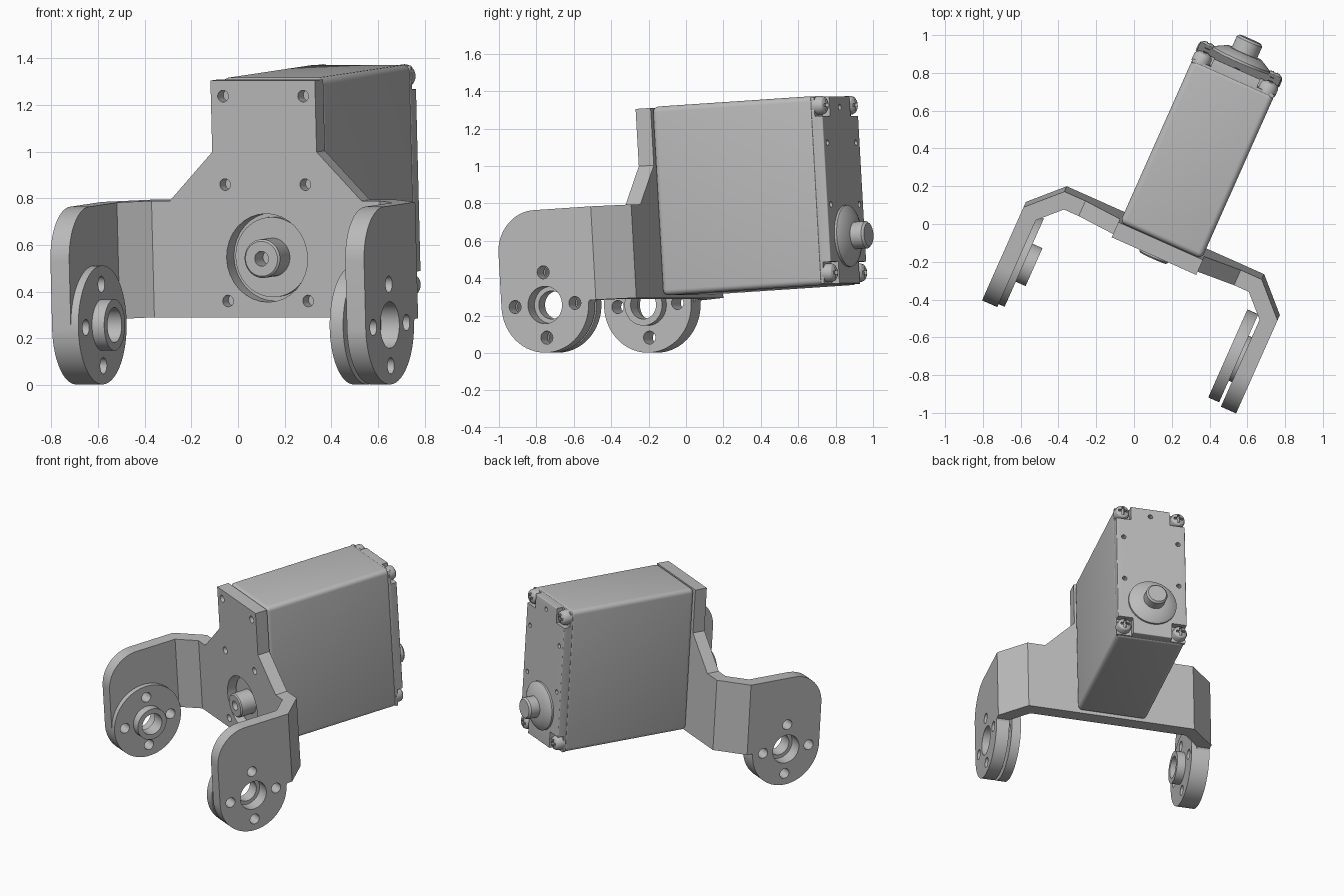
import bpy, bmesh, math
from mathutils import Matrix, Vector

if "Cube" in bpy.data.objects:
    bpy.data.objects.remove(bpy.data.objects["Cube"])

grey = bpy.data.materials.new("plain grey")
grey.use_nodes = True
grey.diffuse_color = (0.5, 0.5, 0.5, 1)
grey.node_tree.nodes["Principled BSDF"].inputs["Base Color"].default_value = (0.5, 0.5, 0.5, 1)

# Whole assembly is turned and pitched: local x = across, y = back, z = up
POSE = (Matrix.Translation((0.138, -0.097, 0))
        @ Matrix.Rotation(math.radians(-24), 4, 'Z')
        @ Matrix.Rotation(math.radians(3.5), 4, 'X'))
parts = []


def place(axis, p, q, h):
    """Point with plane coordinates p, q and height h along the axis."""
    return {'x': Vector((h, p, q)), 'y': Vector((p, h, q)), 'z': Vector((p, q, h))}[axis]


def finish(name, bm, part=True):
    bmesh.ops.recalc_face_normals(bm, faces=bm.faces)
    mesh = bpy.data.meshes.new(name)
    bm.to_mesh(mesh)
    bm.free()
    mesh.materials.append(grey)
    ob = bpy.data.objects.new(name, mesh)
    bpy.context.collection.objects.link(ob)
    if part:
        parts.append(ob)
    return ob


def prism(name, pts, axis, lo, hi, part=True):
    bm = bmesh.new()
    rings = [[bm.verts.new(place(axis, p, q, h)) for p, q in pts] for h in (lo, hi)]
    n = len(pts)
    for i in range(n):
        j = (i + 1) % n
        bm.faces.new((rings[0][i], rings[0][j], rings[1][j], rings[1][i]))
    for ring in rings:
        bm.faces.new(ring)
    return finish(name, bm, part)


def turned(name, profile, axis, centre, part=True, sides=48):
    """Solid of revolution from (position, radius) pairs along the axis."""
    bm = bmesh.new()
    rings = []
    for h, r in profile:
        rings.append([bm.verts.new(place(axis, centre[0] + r * math.cos(k * math.tau / sides),
                                         centre[1] + r * math.sin(k * math.tau / sides), h))
                      for k in range(sides)])
    for lower, upper in zip(rings, rings[1:]):
        for i in range(sides):
            j = (i + 1) % sides
            bm.faces.new((lower[i], lower[j], upper[j], upper[i]))
    bm.faces.new(rings[0])
    bm.faces.new(rings[-1])
    return finish(name, bm, part)


def hole(axis, centre, r, lo, hi):
    return turned("cutter", [(lo, r), (hi, r)], axis, centre, False, 32)


def rect(w0, w1, h0, h1):
    return [(w0, h0), (w1, h0), (w1, h1), (w0, h1)]


def arc(cx, cy, r, start, end, n=24):
    angles = [math.radians(start + (end - start) * i / n) for i in range(n + 1)]
    return [(cx + r * math.cos(t), cy + r * math.sin(t)) for t in angles]


def apply_mods(ob):
    bpy.context.view_layer.update()
    evaluated = ob.evaluated_get(bpy.context.evaluated_depsgraph_get())
    mesh = bpy.data.meshes.new_from_object(evaluated)
    ob.modifiers.clear()
    ob.data = mesh


def cut(ob, cutters):
    for c in cutters:
        mod = ob.modifiers.new("cut", 'BOOLEAN')
        mod.operation, mod.solver, mod.object = 'DIFFERENCE', 'EXACT', c
    apply_mods(ob)
    for c in cutters:
        bpy.data.objects.remove(c)


def bevel(ob, width):
    mod = ob.modifiers.new("round", 'BEVEL')
    mod.width, mod.segments = width, 5
    apply_mods(ob)


T = 0.088            # sheet thickness
LOW, HIGH = 0.29, 0.79   # bracket bottom and top
SHAFT = 0.545        # shaft height
FOLD, ARM = 0.572, 0.736  # outer fold positions
MITRE = T * math.tan(math.pi / 8)

# Bracket front plate with screw holes and shaft recess
half = [(FOLD - MITRE, LOW), (FOLD - MITRE, HIGH), (0.45, HIGH), (0.245, 1.0), (0.245, 1.307)]
plate = prism("bracket_plate", half + [(-x, z) for x, z in reversed(half)], 'y', 0, T)
cutters = [hole('y', (s * 0.188, z), 0.025, -0.1, 0.06) for s in (-1, 1) for z in (1.24, 0.86, 0.36)]
cut(plate, cutters + [hole('y', (0, SHAFT), 0.19, -0.1, 0.078)])

# Output disc and shaft in the recess
turned("output_disc", [(0.08, 0.172), (0.055, 0.172)], 'y', (0, SHAFT))
shaft = turned("output_shaft", [(0.08, 0.083), (-0.05, 0.083), (-0.058, 0.075)], 'y', (0, SHAFT))
cut(shaft, [hole('y', (0, SHAFT), 0.032, -0.1, 0.03)])

# Folded wings, arms and hubs on both sides
HUB = (-0.375, 0.28)
RADIUS = 0.255
second = T - (ARM - FOLD)
arm_end = second - MITRE


def hub_holes(lo, hi, bore):
    spots = [(HUB[0] + 0.175 * math.cos(k * math.pi / 2), HUB[1] + 0.175 * math.sin(k * math.pi / 2))
             for k in range(4)]
    return [hole('x', p, 0.035, lo, hi) for p in spots] + [hole('x', HUB, bore, lo, hi)]


for s, side in ((1, "left"), (-1, "right")):
    fold = [(FOLD - MITRE, 0), (FOLD - MITRE, T), (FOLD, T), (ARM, second),
            (ARM, arm_end), (ARM - T, arm_end)]
    prism(side + "_fold", [(s * x, y) for x, y in fold], 'z', LOW, HIGH)
    outline = (arc(*HUB, RADIUS, 0, -180, 40) + arc(-0.41, HIGH - 0.22, 0.22, 180, 90, 16)
               + [(arm_end, HIGH), (arm_end, LOW)])
    arm = prism(side + "_arm", outline, 'x', s * (ARM - T), s * ARM)
    cut(arm, hub_holes(s * 0.5, s * 0.9, 0.1))

# Left hub stands off the arm; right hub lies on it with an inward collar
left_hub = turned("left_hub", [(0.567, RADIUS), (0.63, RADIUS), (0.63, 0.13), (0.65, 0.13)], 'x', HUB, sides=80)
cut(left_hub, hub_holes(0.5, 0.9, 0.075))
right_hub = turned("right_hub", [(-0.65, RADIUS), (-0.613, RADIUS), (-0.613, 0.11), (-0.556, 0.11)],
                   'x', HUB, sides=80)
cut(right_hub, hub_holes(-0.9, -0.5, 0.075))

# Motor case
W, BOTTOM, TOP, BACK = 0.237, 0.302, 1.313, 1.085
case = prism("motor_case", rect(-W, W, BOTTOM, TOP), 'y', T, 1.04)
bevel(case, 0.03)

# Rear cover with screw notches and small holes
cover = prism("rear_cover", rect(-W, W, BOTTOM + 0.005, TOP - 0.005), 'y', 1.02, BACK)
bevel(cover, 0.006)
cutters = [hole('y', p, 0.016, 1.04, 1.2) for p in
           ((0, 1.25), (-0.187, 1.06), (0.187, 1.06), (-0.187, 0.73), (0.187, 0.73))]
screws = [(sx * 0.192, z) for sx in (-1, 1) for z in (0.365, 1.262)]
for x, z in screws:
    out = math.copysign(0.3, x)
    inner = x - math.copysign(0.058, x)
    edge, up = (z + 0.058, 0.2) if z < 0.8 else (z - 0.058, 1.4)
    cutters.append(prism("cutter", rect(min(inner, out), max(inner, out), min(edge, up), max(edge, up)),
                         'y', 1.041, 1.2, False))
cut(cover, cutters)

# Cross-head cover screws
for i, (x, z) in enumerate(screws):
    head = turned("cover_screw_%d" % (i + 1),
                  [(1.03, 0.05), (1.068, 0.05), (1.083, 0.043), (1.093, 0.028), (1.097, 0.01)],
                  'y', (x, z), sides=28)
    cut(head, [prism("cutter", rect(x - w, x + w, z - h, z + h), 'y', 1.075, 1.2, False)
               for w, h in ((0.03, 0.008), (0.008, 0.03))])

# Rear pivot boss and pin
turned("rear_boss", [(1.07, 0.165), (1.098, 0.165), (1.105, 0.155), (1.135, 0.1)], 'y', (0, SHAFT + 0.015))
turned("rear_pin", [(1.1, 0.073), (1.2, 0.073), (1.212, 0.062)], 'y', (0, SHAFT + 0.015))

# Pose and shade every part
for ob in parts:
    ob.data.transform(POSE)
    bpy.ops.object.select_all(action='DESELECT')
    ob.select_set(True)
    bpy.context.view_layer.objects.active = ob
    bpy.ops.object.shade_smooth_by_angle(angle=math.radians(30))
